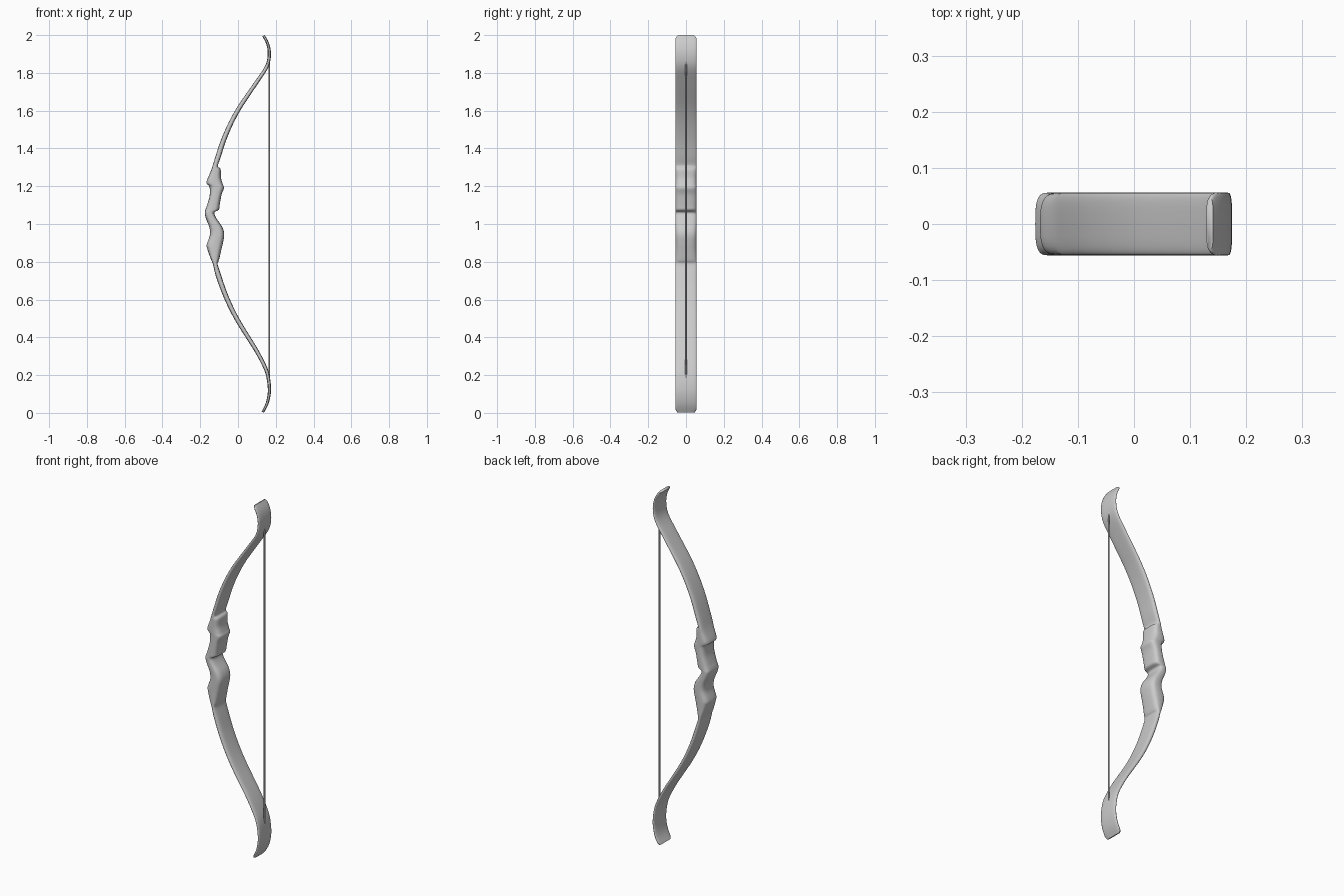
import bpy, bmesh, math
from mathutils import Vector

if "Cube" in bpy.data.objects:
    bpy.data.objects.remove(bpy.data.objects["Cube"])

HALF_W = 0.056

# Limb centrelines (x, z), tip to grip and grip to tip
upper = [(0.135, 1.997), (0.157, 1.955), (0.166, 1.90), (0.153, 1.835), (0.103, 1.757),
         (0.055, 1.687), (0.007, 1.615), (-0.037, 1.535), (-0.076, 1.445), (-0.104, 1.36)]
lower = [(-0.106, 0.735), (-0.075, 0.645), (-0.036, 0.555), (0.007, 0.475), (0.055, 0.398),
         (0.103, 0.32), (0.146, 0.235), (0.162, 0.175), (0.166, 0.11), (0.154, 0.05), (0.131, 0.004)]

# Grip stations: back x, z and belly x, z
grip = [(-0.137, 1.300, -0.106, 1.308), (-0.149, 1.268, -0.092, 1.290), (-0.165, 1.230, -0.090, 1.245),
        (-0.166, 1.214, -0.080, 1.210), (-0.151, 1.197, -0.074, 1.190), (-0.150, 1.150, -0.087, 1.155),
        (-0.164, 1.100, -0.097, 1.100), (-0.173, 1.075, -0.102, 1.075), (-0.176, 1.058, -0.125, 1.060),
        (-0.170, 1.030, -0.114, 1.030), (-0.151, 0.980, -0.084, 0.985), (-0.149, 0.940, -0.073, 0.945),
        (-0.166, 0.890, -0.080, 0.898), (-0.163, 0.870, -0.089, 0.860), (-0.148, 0.825, -0.101, 0.808),
        (-0.132, 0.785, -0.108, 0.788)]


def limb_stations(path, thick0, thick1):
    """Offset a centreline to both sides with a tapering thickness."""
    out, n = [], len(path) - 1
    for i, p in enumerate(path):
        a, b = Vector(path[max(i - 1, 0)]), Vector(path[min(i + 1, n)])
        d = (b - a).normalized()
        nrm = Vector((-d.y, d.x)) * 0.5 * (thick0 + (thick1 - thick0) * i / n)
        out.append((p[0] - nrm.x, p[1] - nrm.y, p[0] + nrm.x, p[1] + nrm.y))
    return out


def smooth_path(pts, steps):
    """Catmull-Rom interpolation of the stations."""
    out, n = [], len(pts) - 1
    for i in range(n):
        p = [pts[max(i - 1, 0)], pts[i], pts[i + 1], pts[min(i + 2, n)]]
        for s in range(steps):
            t = s / steps
            out.append(tuple(0.5 * (2 * b + (c - a) * t + (2 * a - 5 * b + 4 * c - d) * t * t
                             + (3 * b - a - 3 * c + d) * t ** 3) for a, b, c, d in zip(*p)))
    return out + [pts[-1]]


def finish(bm, name, angle):
    bmesh.ops.recalc_face_normals(bm, faces=bm.faces)
    me = bpy.data.meshes.new(name)
    bm.to_mesh(me)
    bm.free()
    ob = bpy.data.objects.new(name, me)
    bpy.context.collection.objects.link(ob)
    bpy.context.view_layer.objects.active = ob
    ob.select_set(True)
    bpy.ops.object.shade_smooth_by_angle(angle=math.radians(angle))
    ob.select_set(False)


# Bow body: rounded cross-sections lofted from tip to tip
stations = limb_stations(upper, 0.014, 0.028)
stations = [(r[2], r[3], r[0], r[1]) if r[2] < r[0] else r for r in stations]
low = limb_stations(lower, 0.028, 0.014)
stations += grip + [(r[2], r[3], r[0], r[1]) if r[2] < r[0] else r for r in low]
rows = smooth_path(stations, 4)

SEG = 32
bm = bmesh.new()
rings = []
for lx, lz, rx, rz in rows:
    zc = (lz + rz) / 2
    end = min(2.0 - zc, zc)
    r = 0.022                      # rounded corners at the tips
    w = HALF_W - (r - math.sqrt(max(r * r - (r - end) ** 2, 0)) if end < r else 0)
    ring = []
    for k in range(SEG):
        a = 2 * math.pi * k / SEG
        c, s = math.cos(a), math.sin(a)
        u = 0.5 + 0.5 * math.copysign(abs(c) ** 0.6, c)
        y = w * math.copysign(abs(s) ** 0.6, s)
        ring.append(bm.verts.new((lx + (rx - lx) * u, y, lz + (rz - lz) * u)))
    rings.append(ring)
for r0, r1 in zip(rings, rings[1:]):
    for k in range(SEG):
        j = (k + 1) % SEG
        bm.faces.new((r0[k], r0[j], r1[j], r1[k]))
bm.faces.new(rings[0])
bm.faces.new(rings[-1])
finish(bm, "bow_body", 50)

# Bowstring: thin straight cylinder between the limbs
bm = bmesh.new()
bmesh.ops.create_cone(bm, cap_ends=True, segments=12, radius1=0.004, radius2=0.004, depth=1.70)
bmesh.ops.translate(bm, verts=bm.verts, vec=(0.166, 0, 1.012))
finish(bm, "bowstring", 40)
